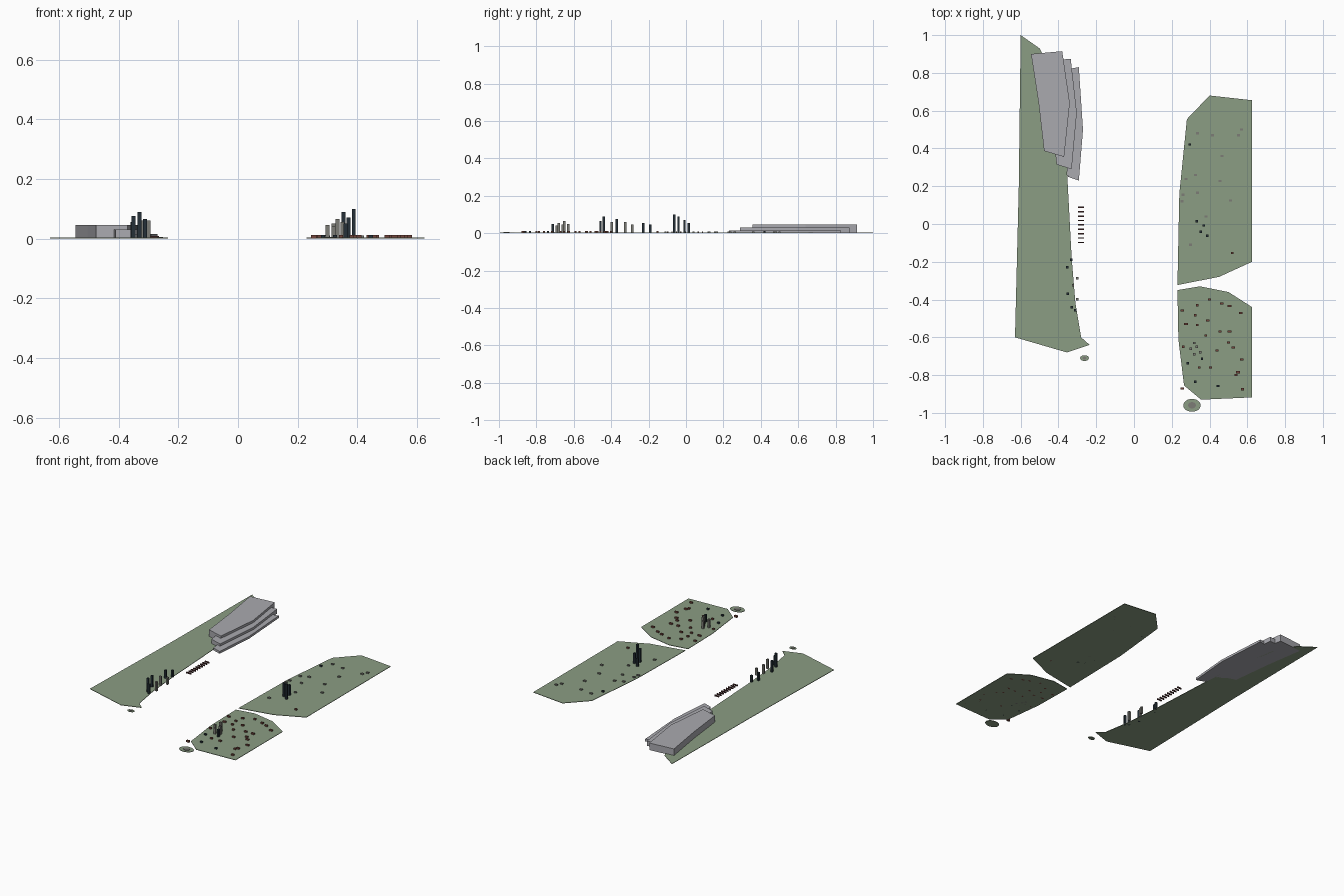
import bpy
import bmesh
from mathutils import Matrix

cube = bpy.data.objects.get("Cube")
if cube:
    bpy.data.objects.remove(cube)


def make_material(name, red, green, blue):
    mat = bpy.data.materials.new(name)
    mat.use_nodes = True
    color = (red, green, blue, 1.0)
    mat.diffuse_color = color
    shader = next(n for n in mat.node_tree.nodes if n.type == "BSDF_PRINCIPLED")
    shader.inputs["Base Color"].default_value = color
    return mat


grass = make_material("sage grass", 0.26, 0.34, 0.23)
concrete = make_material("pale concrete", 0.40, 0.40, 0.43)
brick = make_material("brick red", 0.17, 0.06, 0.045)
dark_glass = make_material("dark blue glass", 0.018, 0.03, 0.04)
stone = make_material("warm grey stone", 0.20, 0.20, 0.18)
timber = make_material("dark timber", 0.07, 0.025, 0.025)

GROUND = 0.003


def finish(name, bm, mat):
    bmesh.ops.recalc_face_normals(bm, faces=bm.faces)
    mesh = bpy.data.meshes.new(name)
    bm.to_mesh(mesh)
    bm.free()
    mesh.materials.append(mat)
    obj = bpy.data.objects.new(name, mesh)
    bpy.context.collection.objects.link(obj)
    return obj


def prism(name, outline, bottom, top, mat):
    """Flat outline raised into a solid slab."""
    bm = bmesh.new()
    base = bm.faces.new([bm.verts.new((x, y, bottom)) for x, y in outline])
    raised = bmesh.ops.extrude_face_region(bm, geom=[base])["geom"]
    corners = [v for v in raised if isinstance(v, bmesh.types.BMVert)]
    bmesh.ops.translate(bm, verts=corners, vec=(0, 0, top - bottom))
    return finish(name, bm, mat)


def block(name, x, y, width, depth, top, mat):
    """Box standing on the ground."""
    bm = bmesh.new()
    place = Matrix.Translation((x, y, top / 2)) @ Matrix.Diagonal((width, depth, top, 1))
    bmesh.ops.create_cube(bm, size=1, matrix=place)
    return finish(name, bm, mat)


def disc(name, x, y, radius_x, radius_y, top, mat):
    """Low oval plate."""
    bm = bmesh.new()
    place = Matrix.Translation((x, y, top / 2)) @ Matrix.Diagonal((radius_x, radius_y, top, 1))
    bmesh.ops.create_cone(bm, cap_ends=True, segments=24, radius1=1, radius2=1,
                          depth=1, matrix=place)
    return finish(name, bm, mat)


# Land on both banks
prism("west_bank", [(-.60, 1), (-.50, .93), (-.42, .78), (-.37, .52), (-.355, .29),
                    (-.33, -.18), (-.31, -.42), (-.28, -.60), (-.235, -.64),
                    (-.355, -.68), (-.63, -.60), (-.61, .2)], 0, GROUND, grass)
prism("north_east_bank", [(.28, .555), (.40, .68), (.625, .655), (.625, -.2),
                          (.45, -.28), (.23, -.323), (.24, .16)], 0, GROUND, grass)
prism("south_east_bank", [(.23, -.35), (.35, -.33), (.50, -.36), (.625, -.44),
                          (.625, -.918), (.355, -.93), (.265, -.855), (.235, -.61)],
      0, GROUND, grass)

# Islets with a small raised centre
for side, x, y, rx, ry in (("east", .307, -.96, .046, .034), ("west", -.262, -.71, .023, .015)):
    disc(side + "_islet", x, y, rx, ry, GROUND, grass)
    disc(side + "_islet_fort", x, y, rx * .45, ry * .5, GROUND * 2, stone)

# Three stepped cliff terraces
prism("upper_terrace", [(-.545, .90), (-.38, .915), (-.34, .64), (-.37, .355),
                        (-.476, .387), (-.505, .64)], 0, .045, concrete)
prism("middle_terrace", [(-.48, .86), (-.335, .875), (-.303, .59), (-.33, .29),
                         (-.41, .315), (-.44, .59)], 0, .030, concrete)
prism("lower_terrace", [(-.42, .81), (-.292, .83), (-.27, .5), (-.292, .23),
                        (-.35, .25), (-.38, .5)], 0, .015, concrete)

# Row of narrow piers
for i in range(9):
    block("pier", -.281, .088 - i * .0232, .032, .007, .008, timber)

# Towers: position and height
west_towers = [(-.333, -.19, .045), (-.354, -.228, .055), (-.30, -.287, .045),
               (-.323, -.324, .06), (-.35, -.37, .075), (-.30, -.398, .06),
               (-.33, -.44, .09), (-.312, -.457, .065)]
north_towers = [(.333, .014, .055), (.37, -.008, .07), (.354, -.04, .09), (.388, -.062, .1)]
south_towers = [(.32, -.63, .05), (.333, -.65, .065), (.30, -.66, .045),
                (.35, -.68, .055), (.32, -.69, .04), (.36, -.713, .05)]
for group, towers, grey in (("west", west_towers, (2, 3, 5)), ("north", north_towers, ()),
                            ("south", south_towers, (0, 1, 2, 3, 4))):
    for i, (x, y, height) in enumerate(towers):
        block(group + "_tower", x, y, .013, .013, height, stone if i in grey else dark_glass)

# Low brick houses
houses = [(.40, -.40), (.465, -.42), (.505, -.435), (.335, -.43), (.255, -.457),
          (.565, -.472), (.325, -.483), (.39, -.51), (.275, -.53), (.335, -.535),
          (.455, -.57), (.505, -.57), (.38, -.59), (.50, -.627), (.525, -.653),
          (.26, -.65), (.44, -.67), (.57, -.717), (.345, -.76), (.405, -.76),
          (.55, -.785), (.54, -.80), (.575, -.875), (.255, -.87), (.52, -.153)]
for i, (x, y) in enumerate(houses):
    block("brick_house", x, y, .014 + .003 * (i % 3), .011, .012, brick)

# Low stone and dark houses
stone_houses = [(.335, .48), (.415, .47), (.57, .50), (.553, .47), (.465, .36),
                (.325, .26), (.455, .228), (.275, .238), (.26, .155), (.255, .12),
                (.51, .125), (.30, -.11), (.38, .04), (.335, .165)]
for x, y in stone_houses:
    block("stone_house", x, y, .016, .012, .010, stone)
for x, y in [(.295, .42), (.325, -.835), (.445, -.857), (.285, -.737)]:
    block("dark_house", x, y, .014, .011, .012, dark_glass)
